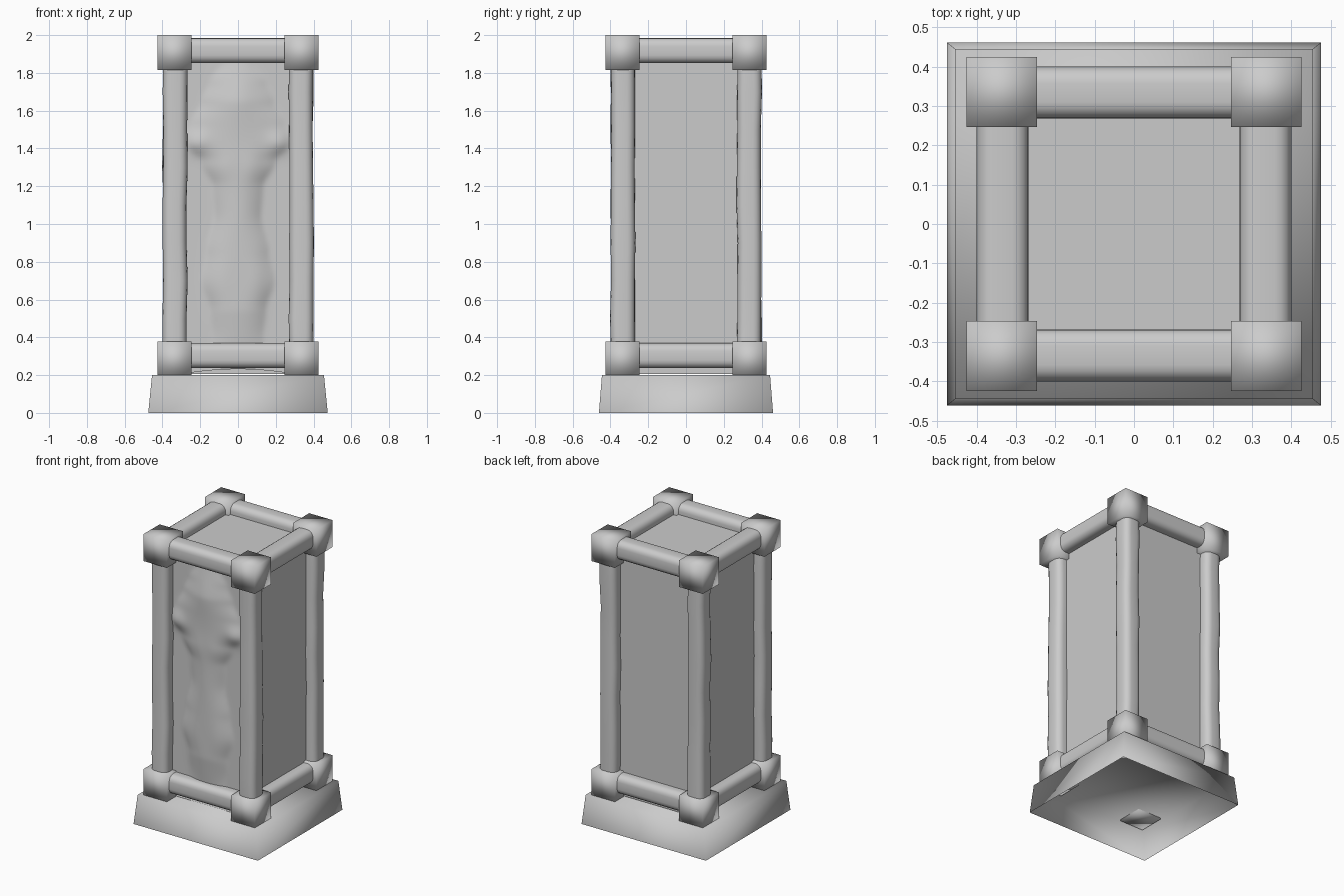
import bpy, bmesh, math, random
from mathutils import Vector, Matrix

if "Cube" in bpy.data.objects:
    bpy.data.objects.remove(bpy.data.objects["Cube"])

random.seed(4)
C = 0.334            # frame centre line
R = 0.066            # bar half-thickness


def finish(bm, name, smooth=True):
    bmesh.ops.recalc_face_normals(bm, faces=bm.faces)
    me = bpy.data.meshes.new(name)
    bm.to_mesh(me)
    bm.free()
    for p in me.polygons:
        p.use_smooth = smooth
    ob = bpy.data.objects.new(name, me)
    bpy.context.collection.objects.link(ob)
    return ob


def section(r, round_r=0.042, seg=4):
    """Rounded-square cross-section of half-size r."""
    pts = []
    for q in range(4):
        mid = math.pi / 4 + q * math.pi / 2
        cx = math.copysign(r - round_r, math.cos(mid))
        cy = math.copysign(r - round_r, math.sin(mid))
        for k in range(seg + 1):
            a = q * math.pi / 2 + k * math.pi / 2 / seg
            pts.append((cx + round_r * math.cos(a), cy + round_r * math.sin(a)))
    return pts


def tube(name, centres, radii, axis):
    """Rounded bar through ring centres, rings perpendicular to axis."""
    rot = Vector((0, 0, 1)).rotation_difference(Vector(axis)).to_matrix()
    bm = bmesh.new()
    rings = [[bm.verts.new(Vector(c) + rot @ Vector((u, v, 0))) for u, v in section(r)]
             for c, r in zip(centres, radii)]
    n = len(rings[0])
    for a, b in zip(rings, rings[1:]):
        for i in range(n):
            j = (i + 1) % n
            bm.faces.new((a[i], a[j], b[j], b[i]))
    return finish(bm, name)


# plinth: tapered shell, open underneath
bm = bmesh.new()
signs = ((-1, -1), (1, -1), (1, 1), (-1, 1))
lo = [bm.verts.new((x * 0.475, y * 0.461, 0)) for x, y in signs]
hi = [bm.verts.new((x * 0.455, y * 0.445, 0.2)) for x, y in signs]
bm.faces.new(hi)
for i in range(4):
    j = (i + 1) % 4
    bm.faces.new((lo[i], lo[j], hi[j], hi[i]))
finish(bm, "plinth")

# corner blocks, smooth-shaded cubes
for z0, z1, level in ((0.19, 0.377, "lower"), (1.815, 2.0, "upper")):
    for sx, sy in signs:
        bm = bmesh.new()
        bmesh.ops.create_cube(bm, size=1, matrix=Matrix.Translation(
            (sx * 0.336, sy * 0.336, (z0 + z1) / 2)) @ Matrix.Diagonal((0.18, 0.178, z1 - z0, 1)))
        finish(bm, level + "_corner_block")

# horizontal bars
for z, level in ((0.303, "lower"), (1.918, "upper")):
    for s in (-1, 1):
        tube(level + "_cross_bar", [(-C, s * C, z), (C, s * C, z)], [R, R], (1, 0, 0))
        tube(level + "_side_bar", [(s * C, -C, z), (s * C, C, z)], [R, R], (0, 1, 0))

# slightly uneven upright posts
for sx, sy in signs:
    cs, rs = [], []
    for k in range(9):
        cs.append((sx * C + random.uniform(-.003, .003), sy * C + random.uniform(-.003, .003),
                   0.3 + 0.2 * k))
        rs.append(0.064 + random.uniform(-.002, .002))
    tube("post", cs, rs, (0, 0, 1))

# flat panels: back, sides, top and bottom (front left open for the relief)
bm = bmesh.new()
bmesh.ops.create_cube(bm, size=1, matrix=Matrix.Translation((0, 0, 1.0625))
                      @ Matrix.Diagonal((0.66, 0.66, 1.715, 1)))
front = [f for f in bm.faces if f.calc_center_median().y < -0.3]
bmesh.ops.delete(bm, geom=front, context='FACES_ONLY')
finish(bm, "flat_panels", smooth=False)

# front panel with a draped figure in relief: half-width of the figure by height
PROFILE = [(0.2, .17), (.4, .135), (.55, .15), (.7, .195), (.85, .165), (1.05, .125), (1.2, .135),
           (1.33, .2), (1.43, .28), (1.53, .25), (1.65, .19), (1.75, .15), (1.86, .08), (1.92, .08)]


def half_width(z):
    for (a, wa), (b, wb) in zip(PROFILE, PROFILE[1:]):
        if a <= z <= b:
            t = (z - a) / (b - a)
            return wa + (wb - wa) * t * t * (3 - 2 * t)
    return 0.1


def bump(x, z, cx, cz, rx, rz):
    return math.exp(-((x - cx) / rx) ** 2 - ((z - cz) / rz) ** 2)


def depth(x, z):
    w = half_width(z)
    d = 0.04 * max(0, 1 - (x / w) ** 2)
    d *= min(1, max(0, (1.9 - z) / 0.25)) * min(1, 0.4 + max(0, z - 0.3) / 0.4)
    d += 0.008 * bump(x, z, 0, 1.66, .09, .14)            # head
    for s in (-1, 1):
        d += 0.016 * bump(x, z, s * .22, 1.43, .06, .06)  # elbows
        d += 0.006 * bump(x, z, s * .07, 1.3, .06, .08)   # chest
        d += 0.006 * bump(x, z, s * .1, .68, .06, .2)     # thighs
    return d


NX, NZ = 48, 110
bm = bmesh.new()
grid = []
for k in range(NZ + 1):
    row = []
    for i in range(NX + 1):
        x = -0.33 + 0.66 * i / NX
        z0 = 0.205 + 0.022 * max(0, 1 - (x / 0.27) ** 2)   # arched hem
        z = z0 + (1.92 - z0) * k / NZ
        row.append(bm.verts.new((x, -0.325 - depth(x, z), z)))
    grid.append(row)
for a, b in zip(grid, grid[1:]):
    for i in range(NX):
        bm.faces.new((a[i], a[i + 1], b[i + 1], b[i]))
relief = finish(bm, "front_relief_panel")
sm = relief.modifiers.new("soften", 'SMOOTH')
sm.iterations = 4
